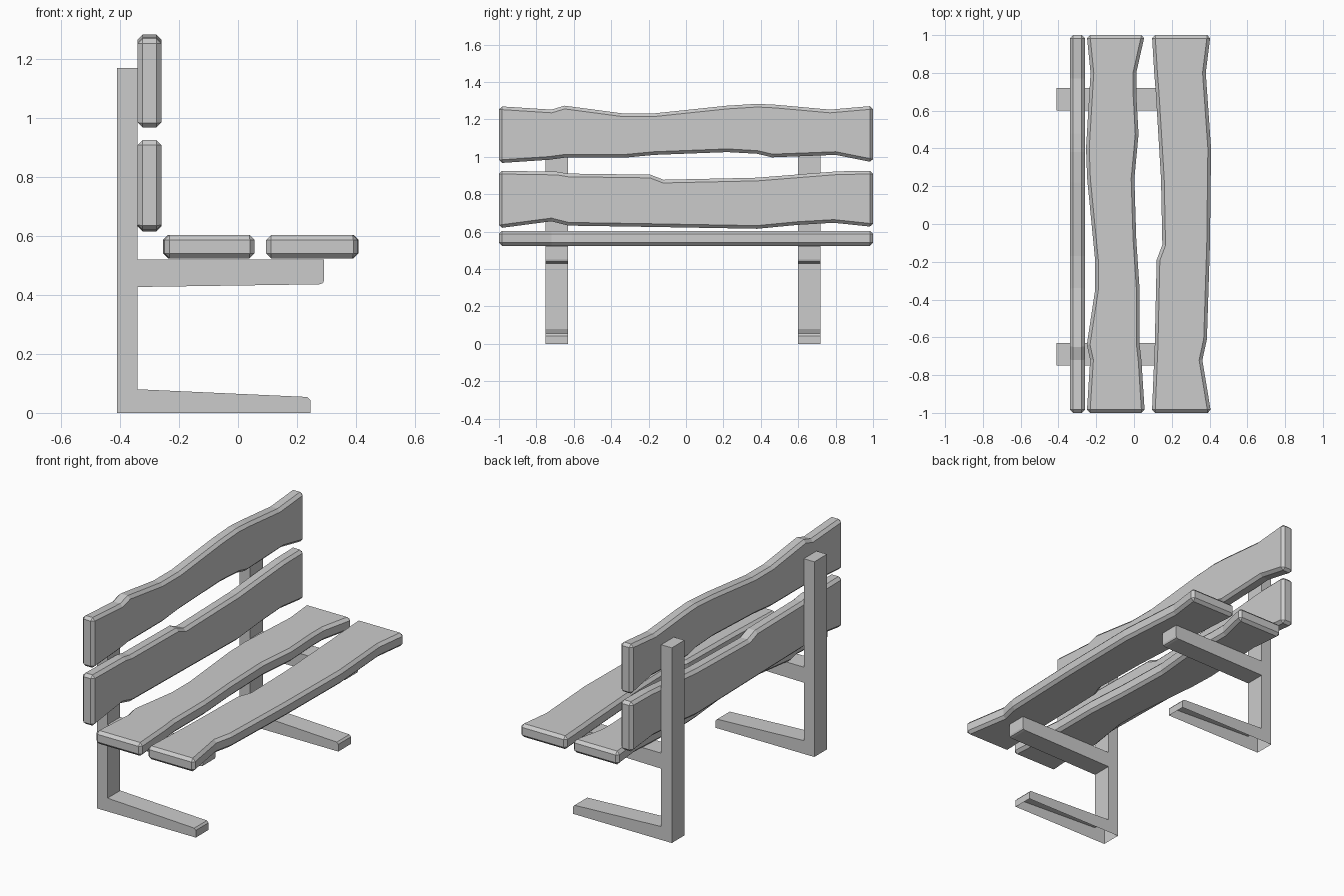
import bpy, bmesh
from mathutils import Vector

if "Cube" in bpy.data.objects:
    bpy.data.objects.remove(bpy.data.objects["Cube"])


def prism(name, outline, to_a, to_b, chamfer=0, open_base=False):
    """Extrude a 2D outline between two placements."""
    bm = bmesh.new()
    a = [bm.verts.new(to_a(p)) for p in outline]
    b = [bm.verts.new(to_b(p)) for p in outline]
    n = len(outline)
    bm.faces.new(a)
    bm.faces.new(b[::-1])
    for i in range(n):
        j = (i + 1) % n
        bm.faces.new((a[j], a[i], b[i], b[j]))
    bmesh.ops.recalc_face_normals(bm, faces=bm.faces)
    if chamfer:
        edges = [e for e in bm.edges if e.calc_face_angle() > 0.9]
        bmesh.ops.bevel(bm, geom=edges, offset=chamfer, segments=1,
                        profile=0.5, affect='EDGES')
    if open_base:
        base = [f for f in bm.faces if all(v.co.z < 1e-4 for v in f.verts)]
        bmesh.ops.delete(bm, geom=base, context='FACES_ONLY')
    me = bpy.data.meshes.new(name)
    bm.to_mesh(me)
    bm.free()
    ob = bpy.data.objects.new(name, me)
    bpy.context.collection.objects.link(ob)
    return ob


# Side frames: post, seat arm and foot in one profile, open underneath
frame = [(-.41, 0), (.245, 0), (.245, .043), (.235, .054), (-.34, .08),
         (-.34, .427), (.275, .436), (.288, .44), (.292, .45), (.292, .52),
         (-.34, .52), (-.34, 1.17), (-.41, 1.17)]
for name, y in (("left_frame", -.75), ("right_frame", .60)):
    prism(name, frame, lambda p: Vector((p[0], y, p[1])),
          lambda p: Vector((p[0], y + .12, p[1])), open_base=True)


# Planks: wavy edges given as (position along the bench, edge position)
def back_plank(name, top, bottom):
    prism(name, top + bottom[::-1], lambda p: Vector((-.34, p[0], p[1])),
          lambda p: Vector((-.26, p[0], p[1])), .017)


def seat_plank(name, rear, front):
    prism(name, rear + front[::-1], lambda p: Vector((p[1], p[0], .524)),
          lambda p: Vector((p[1], p[0], .604)), .017)


back_plank("upper_back_plank",
           [(-1, 1.27), (-.72, 1.252), (-.65, 1.273), (-.34, 1.232),
            (-.17, 1.232), (.22, 1.273), (.38, 1.283), (.48, 1.278),
            (.77, 1.252), (1, 1.272)],
           [(-1, .966), (-.73, .984), (-.65, .995), (-.33, .995),
            (-.17, 1.01), (.22, 1.025), (.38, 1.016), (.46, .997),
            (.8, 1.01), (1, .97)])
back_plank("lower_back_plank",
           [(-1, .925), (-.69, .92), (-.63, .91), (-.19, .904),
            (-.12, .877), (.38, .888), (.81, .922), (1, .925)],
           [(-1, .618), (-.72, .655), (-.63, .632), (-.19, .625),
            (.38, .615), (.6, .636), (.79, .647), (1, .625)])
seat_plank("rear_seat_plank",
           [(-1, -.25), (-.72, -.232), (-.64, -.25), (-.35, -.206),
            (-.19, -.206), (.24, -.248), (.4, -.254), (.8, -.23), (1, -.25)],
           [(-1, .057), (-.73, .04), (-.64, .03), (-.35, .03), (-.08, .012),
            (.24, .002), (.475, .024), (.69, .012), (.8, .012), (1, .057)])
seat_plank("front_seat_plank",
           [(-1, .095), (-.64, .11), (-.19, .12), (-.11, .15),
            (.24, .143), (.7, .115), (.8, .107), (1, .095)],
           [(-1, .408), (-.72, .362), (-.61, .386), (-.11, .402),
            (.4, .408), (.8, .38), (1, .405)])
